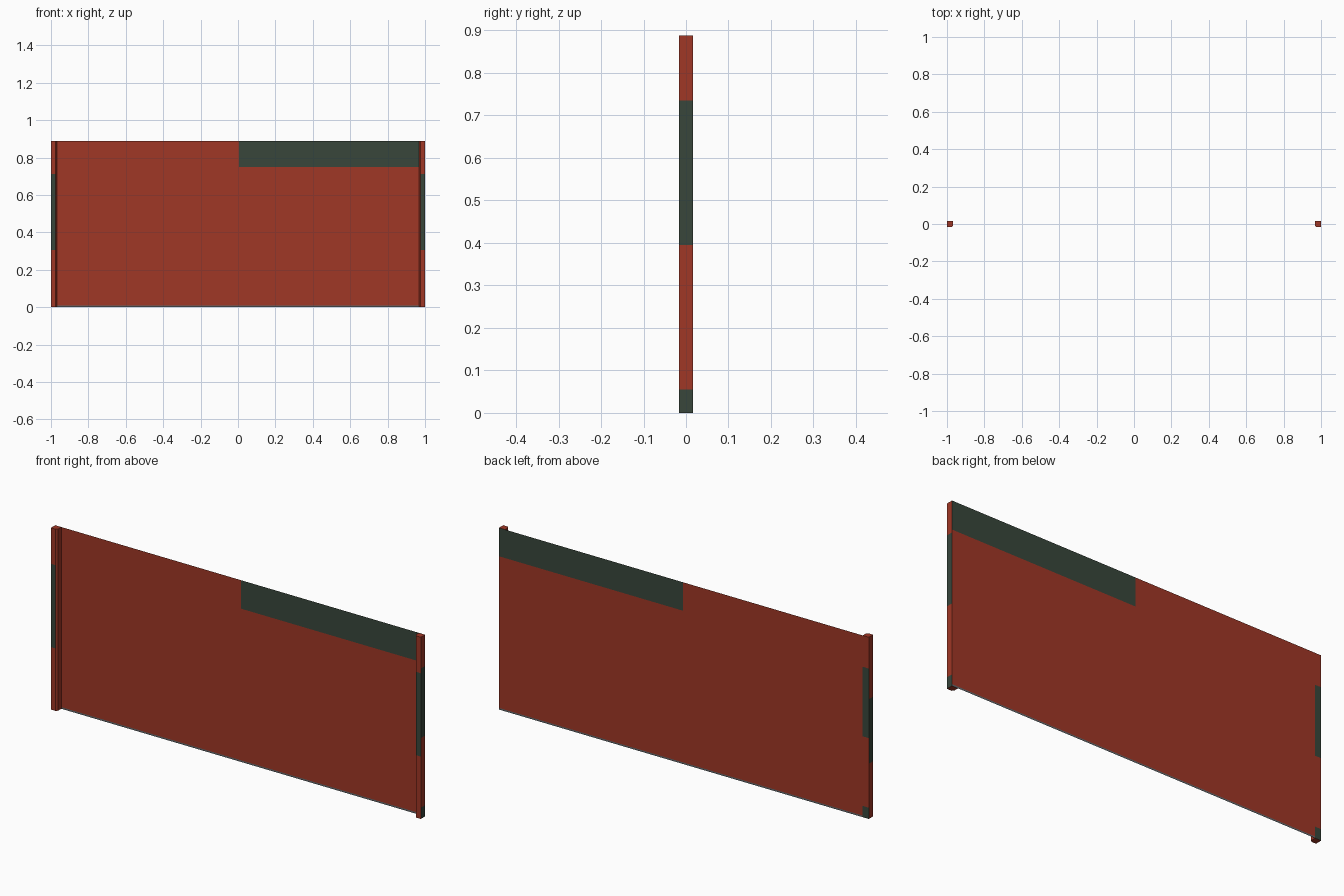
import bpy, bmesh

if "Cube" in bpy.data.objects:
    bpy.data.objects.remove(bpy.data.objects["Cube"])

H = 0.888      # overall height
D = 0.0165     # half depth of the posts


def material(name, rgb):
    m = bpy.data.materials.new(name)
    m.diffuse_color = (*rgb, 1.0)
    m.use_nodes = True
    m.node_tree.nodes["Principled BSDF"].inputs["Base Color"].default_value = m.diffuse_color
    return m


RED = material("rust red", (0.35, 0.038, 0.019))
DARK = material("dark green grey", (0.040, 0.061, 0.044))
GREY = material("bare metal grey", (0.13, 0.14, 0.15))
MATS = [RED, DARK, GREY]


def finish(bm, name):
    mesh = bpy.data.meshes.new(name)
    bm.to_mesh(mesh)
    bm.free()
    for m in MATS:
        mesh.materials.append(m)
    ob = bpy.data.objects.new(name, mesh)
    bpy.context.collection.objects.link(ob)
    return ob


def inside(z, bands):
    return any(a < z < b for a, b in bands)


# Painted dark bands on the post faces
FRONT = [(0.305, 0.712)]
LONG = [(0.0, 0.055), (0.395, 0.735)]
LEFT = [(0.27, 0.585)]
LEVELS = sorted({0.0, H} | {z for b in FRONT + LONG + LEFT for z in b})


# End post: chamfered profile extruded upwards, coloured by direction and height
def post(name, side, back):
    profile = [(1.0, -D), (1.0, back), (0.967, back), (0.967, -D + 0.008), (0.975, -D)]
    bm = bmesh.new()
    rings = [[bm.verts.new((side * x, y, z)) for x, y in profile] for z in LEVELS]
    n = len(profile)
    for lo, hi in zip(rings, rings[1:]):
        for i in range(n):
            j = (i + 1) % n
            bm.faces.new((lo[i], lo[j], hi[j], hi[i]))
    bm.faces.new(rings[0])
    bm.faces.new(rings[-1])
    bmesh.ops.recalc_face_normals(bm, faces=bm.faces)
    for f in bm.faces:
        z = f.calc_center_median().z
        if f.normal.y < -0.9:
            bands = FRONT
        elif f.normal.y > 0.9:
            bands = LONG
        elif f.normal.x > 0.9 and side > 0:
            bands = LONG
        elif f.normal.x < -0.9 and side < 0:
            bands = LEFT
        else:
            bands = []
        f.material_index = int(inside(z, bands))
    return finish(bm, name)


post("left_post", -1, D)
post("right_post", 1, D - 0.0006)

# Thin wall sheet flush with the back of the posts, with a dark top patch and grey lower edge
bm = bmesh.new()
xs = [-0.967, 0.005, 1.0]
zs = [0.0, 0.008, 0.749, H]
grid = [[bm.verts.new((x, D, z)) for x in xs] for z in zs]
for r in range(3):
    for c in range(2):
        f = bm.faces.new((grid[r][c], grid[r][c + 1], grid[r + 1][c + 1], grid[r + 1][c]))
        f.material_index = 2 if r == 0 else int(r == 2 and c == 1)
finish(bm, "wall_panel")
